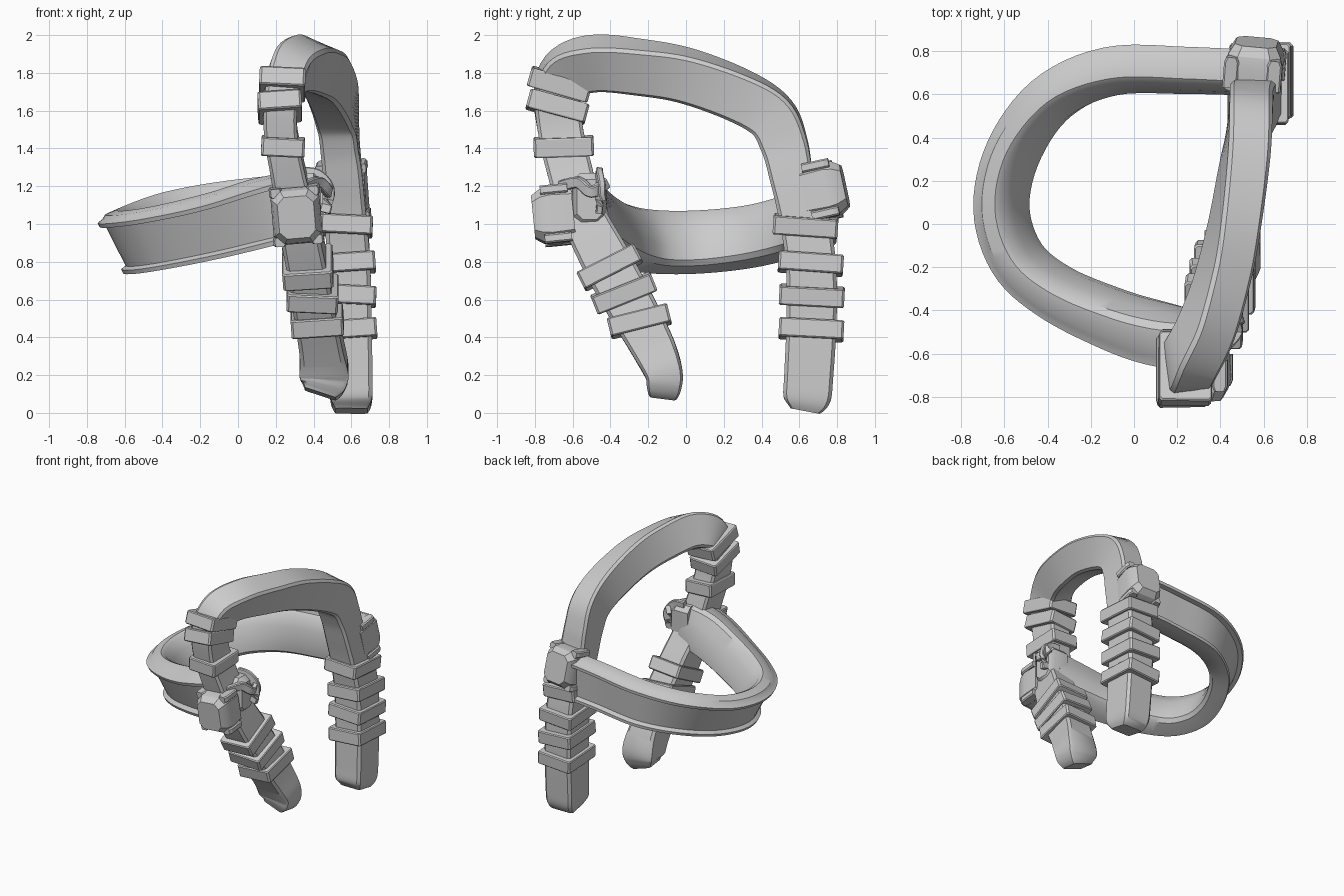
import bpy, bmesh, math
from mathutils import Vector, Matrix

if "Cube" in bpy.data.objects:
    bpy.data.objects.remove(bpy.data.objects["Cube"])

X, Z = Vector((1, 0, 0)), Vector((0, 0, 1))


def finish(name, bm, angle=35):
    bmesh.ops.recalc_face_normals(bm, faces=bm.faces)
    me = bpy.data.meshes.new(name)
    bm.to_mesh(me)
    bm.free()
    ob = bpy.data.objects.new(name, me)
    bpy.context.collection.objects.link(ob)
    bpy.ops.object.select_all(action='DESELECT')
    bpy.context.view_layer.objects.active = ob
    ob.select_set(True)
    bpy.ops.object.shade_smooth_by_angle(angle=math.radians(angle))
    return ob


def skin(bm, rings):
    """Join vertex loops into a closed, capped body."""
    loops = [[bm.verts.new(p) for p in r] for r in rings]
    for a, b in zip(loops, loops[1:]):
        for i in range(len(a)):
            j = (i + 1) % len(a)
            bm.faces.new((a[i], a[j], b[j], b[i]))
    bm.faces.new(loops[0])
    bm.faces.new(loops[-1])


def smooth_path(keys, n=6):
    """Catmull-Rom through stations of any length."""
    out = []
    for i in range(len(keys) - 1):
        p = [keys[max(0, min(len(keys) - 1, i + k))] for k in (-1, 0, 1, 2)]
        for s in range(n):
            t = s / n
            out.append([0.5 * (2 * b + (c - a) * t + (2 * a - 5 * b + 4 * c - d) * t * t
                               + (3 * b - a - 3 * c + d) * t ** 3) for a, b, c, d in zip(*p)])
    return out + [list(keys[-1])]


def frames(path, side):
    """Position, tangent, side, outward axis and scales for each sample."""
    res = []
    for i, s in enumerate(path):
        a, b = path[max(0, i - 1)], path[min(len(path) - 1, i + 1)]
        t = (Vector(b[:3]) - Vector(a[:3])).normalized()
        u = side(t).normalized()
        v = u.cross(t)
        c, w = math.cos(math.radians(s[3])), math.sin(math.radians(s[3]))
        res.append((Vector(s[:3]), t, u * c - v * w, v * c + u * w, s[4], s[5]))
    return res


def loop_at(f, profile):
    p, t, u, v, su, sv = f
    return [p + u * a * su + v * b * sv for a, b in profile]


def chamfered(a, b, c):
    return [(a, -b + c), (a, b - c), (a - c, b), (c - a, b),
            (-a, b - c), (-a, c - b), (c - a, -b), (a - c, -b)]


# arch strap: front foot, up and over, down to rear foot (x, y, z, lean, scales)
arch_keys = [
    (.435, -.12, .10, 0, .85, .55), (.45, -.115, .15, 0, 1.2, .7),
    (.455, -.12, .22, 0, 1.3, .78),
    (.44, -.18, .36, 0, 1.15, .9), (.40, -.31, .60, 0, 1.1, 1),
    (.36, -.43, .82, 0, 1.05, 1), (.31, -.55, 1.06, 0, 1, .9),
    (.26, -.62, 1.30, 0, .9, .92), (.225, -.665, 1.5, 0, .88, .92),
    (.225, -.68, 1.68, 4, .9, .95), (.26, -.63, 1.80, 14, 1, 1),
    (.335, -.48, 1.85, 26, 1, 1), (.41, -.25, 1.83, 23, .97, 1),
    (.465, 0, 1.785, 18, .97, 1), (.51, .28, 1.68, 12, 1, 1),
    (.53, .45, 1.57, 6, 1, 1), (.54, .52, 1.42, 2, 1, .95),
    (.555, .56, 1.25, 0, 1.05, .9), (.57, .62, 1.05, 0, 1.1, 1),
    (.585, .66, .80, 0, 1.15, 1.02), (.592, .665, .50, 0, 1.15, 1.02),
    (.597, .65, .20, 0, 1.15, 1), (.60, .64, .07, 0, 1.1, .95),
    (.60, .63, .01, 0, .85, .6)]
arch = frames(smooth_path(arch_keys), lambda t: X - t * t.dot(X))
bm = bmesh.new()
skin(bm, [loop_at(f, chamfered(.1, .13, .018)) for f in arch])
finish("arch_strap", bm)

# wrap bands around both legs: height and slope seen from the right
bands = {"front": (-1, ((1.74, -16), (1.62, -15), (1.41, 2), (.77, 27), (.635, 22), (.485, 14))),
         "rear": (1, ((.99, -4), (.79, -4), (.62, -3), (.44, -3)))}
for leg, (sign, rows) in bands.items():
    for k, (h, slope) in enumerate(rows):
        f = min((g for g in arch if g[0].y * sign > .05), key=lambda g: abs(g[0].z - h))
        p, t, u, v, su, sv = f
        p = p + t * ((h - p.z) / t.z)
        s = math.radians(slope)
        t = Vector((-.07 if k % 2 else .05, -math.sin(s), math.cos(s))).normalized()
        u = (X - t * t.dot(X)).normalized()
        v = u.cross(t)
        a, b = .1 * su + .027, .13 * sv + .04
        bm = bmesh.new()
        skin(bm, [loop_at((p + t * d, t, u, v, e, e), chamfered(a, b, .012))
                  for d, e in ((-.05, .96), (-.043, 1), (.043, 1), (.05, .96))])
        finish(f"{leg}_wrap_band_{k + 1}", bm, 25)

# curved side strap with raised rims along its outer edges
hoop_keys = [
    (.55, .69, 1.11, 3, 1.25, 1.05), (.25, .70, 1.09, 5, 1.25, 1.05),
    (-.1, .695, 1.05, 8, 1.25, 1.05), (-.37, .57, 1.00, 18, 1.1, 1.03),
    (-.54, .34, .94, 26, 1, 1.03), (-.60, .08, .91, 27, 1, 1.03),
    (-.53, -.15, .91, 26, 1.05, 1.03), (-.36, -.30, .94, 24, 1.15, 1.03),
    (-.1, -.42, 1.0, 22, 1.35, 1.05), (.12, -.49, 1.06, 18, 1.5, 1.1),
    (.33, -.53, 1.10, 8, 1.5, 1.1)]
hoop_profile = [(.055, -.115), (.055, .115), (.085, .122), (.085, .145), (.055, .15),
                (.03, .165), (-.035, .16), (-.056, .135), (-.07, .05), (-.075, -.06),
                (-.06, -.135), (-.03, -.155), (.055, -.15), (.085, -.145), (.085, -.122)]
bm = bmesh.new()
hoop = frames(smooth_path(hoop_keys), lambda t: t.cross(Z))
skin(bm, [loop_at(f, hoop_profile) for f in hoop])
finish("side_strap", bm)


# faceted buckles with corner claws where the straps meet
def buckle(name, centre, normal, roll):
    n = Vector(normal).normalized()
    rot = Matrix.Rotation(math.radians(roll), 3, n)
    u = rot @ (X - n * n.dot(X)).normalized()
    v = u.cross(n)
    c = Vector(centre)
    bm = bmesh.new()
    skin(bm, [[c + n * d + u * a * s + v * b * s for a, b in chamfered(.13, .15, .05)]
              for d, s in ((-.06, .95), (.06, 1), (.11, .93), (.155, .74))])
    finish(name, bm, 20)
    for i, (sa, sb) in enumerate(((1, 1), (1, -1), (-1, 1), (-1, -1))):
        q = c + u * sa * .1 + v * sb * .13
        bm = bmesh.new()
        skin(bm, [[q + n * d + u * a + v * b for a, b in chamfered(w, .024, .008)]
                  for d, w in ((-.04, .035), (.08, .035), (.105, .025))])
        finish(f"{name}_claw_{i + 1}", bm, 20)


buckle("front_buckle", (.31, -.655, 1.05), (0, -1, -.1), 5)
buckle("rear_buckle", (.555, .69, 1.17), (.08, 1, .22), -4)

# loose strap tails curling beside the front buckle
tails = (((.36, -.66, 1.2), (.43, -.57, 1.22), (.48, -.5, 1.17), (.45, -.42, 1.22)),
         ((.33, -.46, 1.27), (.42, -.46, 1.26), (.48, -.45, 1.18), (.46, -.46, 1.06)))
for i, pts in enumerate(tails):
    path = smooth_path([(*p, 0, 1, 1) for p in pts], 5)
    bm = bmesh.new()
    skin(bm, [loop_at(f, chamfered(.018, .03, .006))
              for f in frames(path, lambda t: t.cross(Vector((.2, .1, 1))))])
    finish(f"strap_tail_{i + 1}", bm)

# cuff closing the side strap at the front leg
bm = bmesh.new()
skin(bm, [[Vector((x, -.51 + a * s, 1.13 + b * s)) for a, b in chamfered(.09, .14, .04)]
          for x, s in ((.28, 1), (.40, 1), (.44, .75))])
finish("front_cuff", bm)
